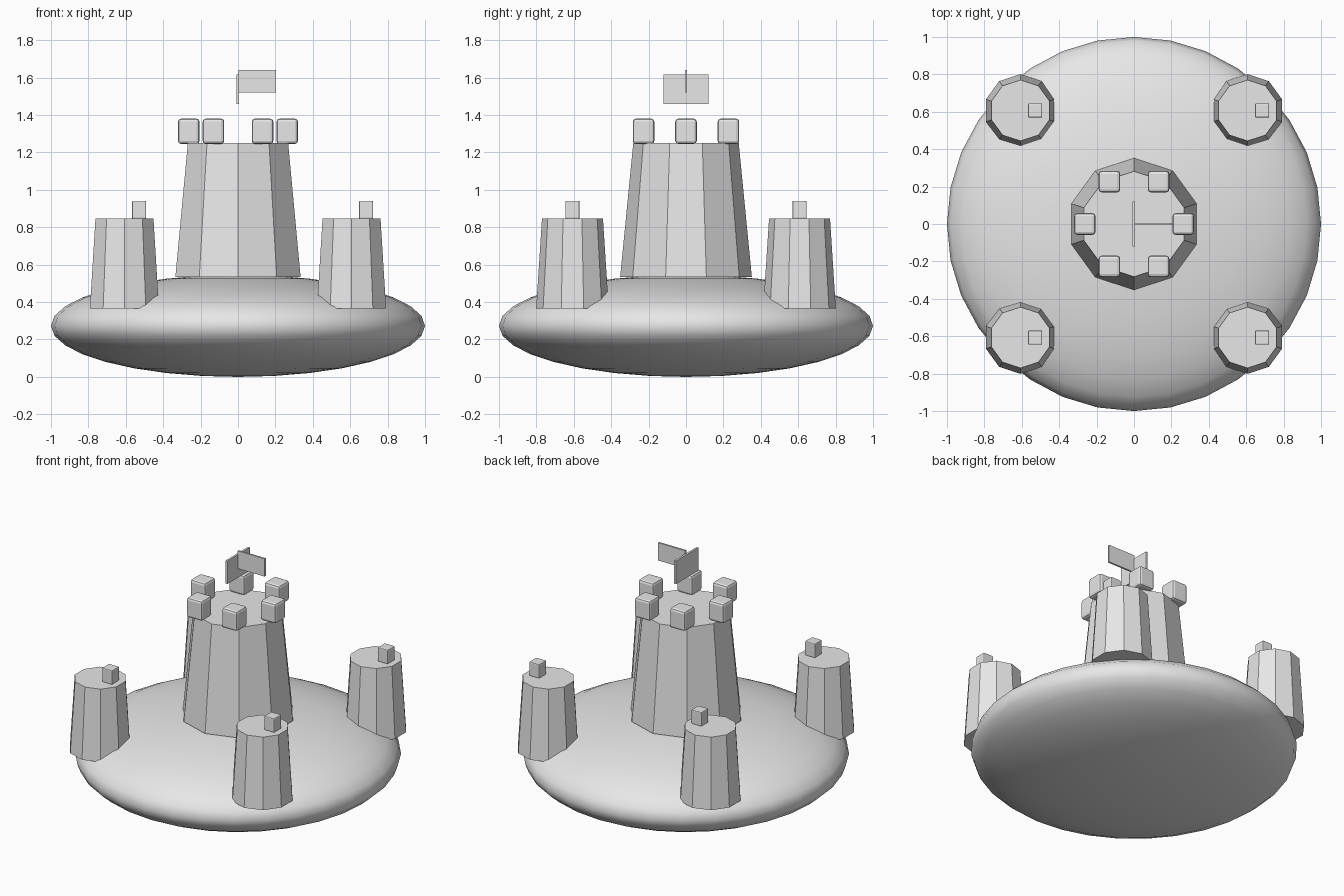
import bpy
import math

cube = bpy.data.objects.get("Cube")
if cube:
    bpy.data.objects.remove(cube, do_unlink=True)

# One stone colour throughout
stone = bpy.data.materials.new("light grey stone")
stone.use_nodes = True
stone.diffuse_color = (0.8, 0.8, 0.8, 1)
stone.node_tree.nodes["Principled BSDF"].inputs["Base Color"].default_value = (0.8, 0.8, 0.8, 1)


def finish(name):
    ob = bpy.context.object
    ob.name = name
    ob.data.materials.append(stone)
    return ob


def tower(name, x, y, z0, z1, r0, r1):
    """Tapered ten-sided tower with a corner pointing along y."""
    bpy.ops.mesh.primitive_cone_add(vertices=10, radius1=r0, radius2=r1, depth=z1 - z0,
                                    location=(x, y, (z0 + z1) / 2))
    bpy.ops.object.shade_smooth_by_angle(angle=math.radians(30))
    return finish(name)


def block(name, location, size, bevel=0):
    bpy.ops.mesh.primitive_cube_add(size=1, location=location)
    ob = finish(name)
    ob.scale = size
    bpy.ops.object.transform_apply(location=False, rotation=False, scale=True)
    if bevel:
        mod = ob.modifiers.new("soft edges", "BEVEL")
        mod.width = bevel
        mod.segments = 2
    return ob


# Flattened round island
bpy.ops.mesh.primitive_uv_sphere_add(segments=32, ring_count=16, radius=1, location=(0, 0, 0.273))
island = finish("island_base")
island.scale = (1, 1, 0.273)
bpy.ops.object.transform_apply(location=False, rotation=False, scale=True)
bpy.ops.object.shade_smooth()

# Central keep with a ring of six merlons
tower("keep", 0, 0, 0.535, 1.25, 0.352, 0.282)
for i in range(6):
    a = math.radians(60 * i)
    block(f"keep_merlon_{i + 1}", (0.263 * math.cos(a), 0.227 / math.sin(math.pi / 3) * math.sin(a), 1.313),
          (0.115, 0.115, 0.135), 0.016)

# Four corner towers, each with one small merlon
for side, sx in (("left", 1), ("right", -1)):
    for end, sy in (("front", -1), ("back", 1)):
        x, y = 0.607 * sx, 0.607 * sy
        tower(f"{end}_{side}_tower", x, y, 0.367, 0.847, 0.194, 0.163)
        block(f"{end}_{side}_tower_merlon", (x + 0.078, y, 0.893), (0.076, 0.076, 0.096), 0.006)

# Crossed flag plates above the keep
block("flag_crosspiece", (-0.002, 0, 1.538), (0.014, 0.24, 0.156))
block("flag_banner", (0.103, 0, 1.58), (0.202, 0.012, 0.12))
